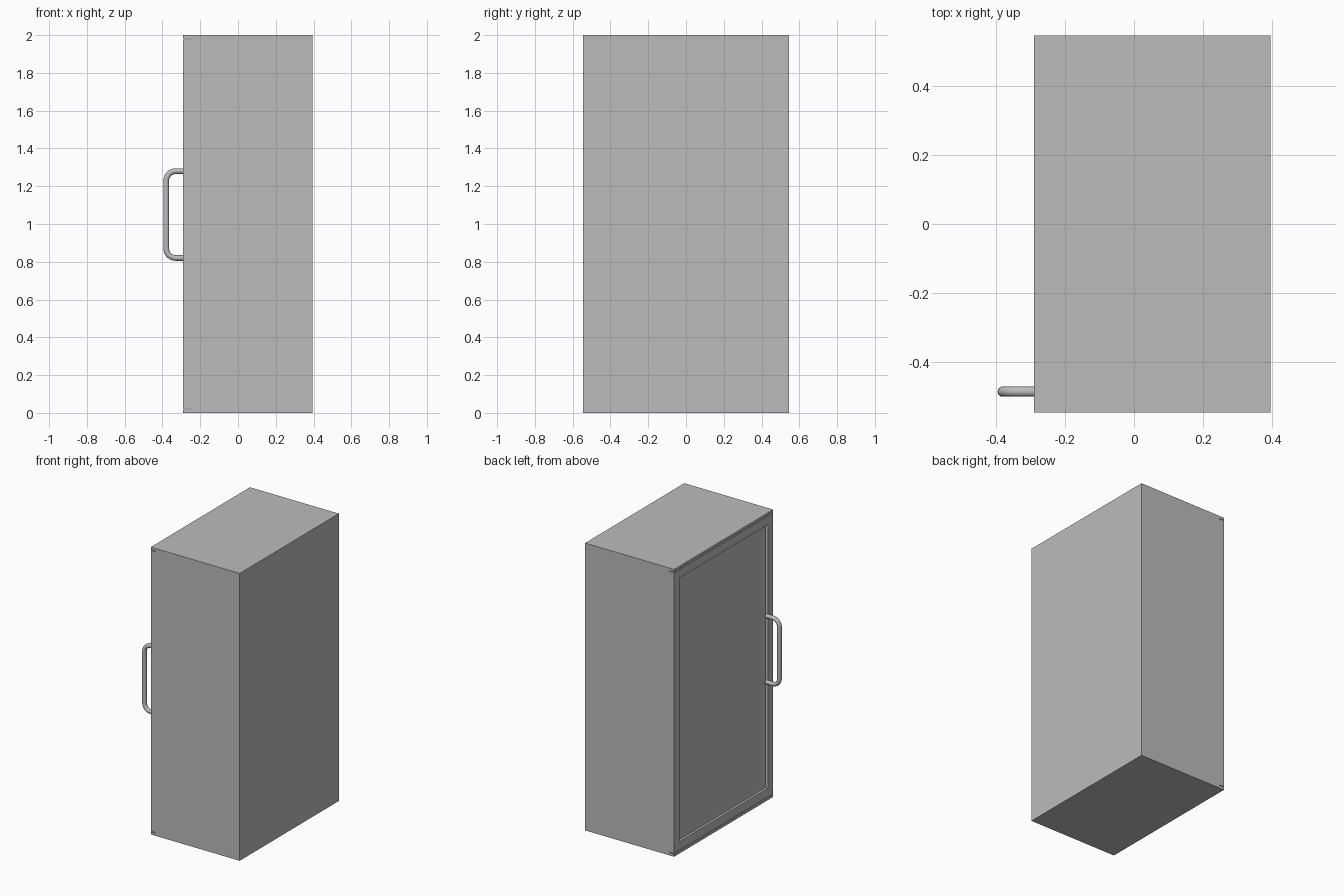
import bpy, bmesh
from math import sin, cos, pi
from mathutils import Vector

if "Cube" in bpy.data.objects:
    bpy.data.objects.remove(bpy.data.objects["Cube"], do_unlink=True)


def material(name, colour):
    m = bpy.data.materials.new(name)
    m.use_nodes = True
    m.diffuse_color = colour
    m.node_tree.nodes["Principled BSDF"].inputs["Base Color"].default_value = colour
    return m


grey = material("grey", (0.5, 0.5, 0.5, 1))


def add_object(name, bm):
    bmesh.ops.recalc_face_normals(bm, faces=bm.faces)
    mesh = bpy.data.meshes.new(name)
    bm.to_mesh(mesh)
    bm.free()
    mesh.materials.append(grey)
    obj = bpy.data.objects.new(name, mesh)
    bpy.context.collection.objects.link(obj)
    return obj


def box(lo, hi):
    lo, hi = Vector(lo), Vector(hi)
    bm = bmesh.new()
    bmesh.ops.create_cube(bm, size=1)
    bmesh.ops.scale(bm, vec=hi - lo, verts=bm.verts)
    bmesh.ops.translate(bm, vec=(lo + hi) / 2, verts=bm.verts)
    return bm


FRONT, BACK, HALF, TOP = -0.29, 0.395, 0.545, 2.0
BOARD, GAP, DOOR = 0.018, 0.005, 0.035

# Cabinet body behind the door, with top and bottom boards running over it
add_object("cabinet_body", box((FRONT + DOOR, -HALF, BOARD), (BACK, HALF, TOP - BOARD)))
add_object("bottom_board", box((FRONT, -HALF, 0), (BACK, HALF, BOARD)))
add_object("top_board", box((FRONT, -HALF, TOP - BOARD), (BACK, HALF, TOP)))

# Door with a recessed centre panel
bm = box((FRONT, -HALF, BOARD + GAP), (FRONT + DOOR, HALF, TOP - BOARD - GAP))
bm.normal_update()
face = min(bm.faces, key=lambda f: f.calc_center_median().x)
bmesh.ops.inset_region(bm, faces=[face], thickness=0.085)
bmesh.ops.inset_region(bm, faces=[face], thickness=0, depth=-0.016)
add_object("door", bm)

# Bent bar handle
RADIUS, BEND, SIDES, STEPS = 0.015, 0.05, 10, 6
y, x_out, z_low, z_high = -0.485, -0.38, 0.82, 1.28
path = [(FRONT + 0.01, z_low, 0)]
for zc, start in ((z_low + BEND, 0), (z_high - BEND, pi / 2)):
    for i in range(STEPS + 1):
        a = start + pi / 2 * i / STEPS
        path.append((x_out + BEND - BEND * sin(a), zc - BEND * cos(a), a))
path.append((FRONT + 0.01, z_high, pi))

bm = bmesh.new()
rings = []
for x, z, a in path:
    ring = []
    for k in range(SIDES):
        t = 2 * pi * k / SIDES
        r = RADIUS * cos(t)
        ring.append(bm.verts.new((x - r * sin(a), y + RADIUS * sin(t), z - r * cos(a))))
    rings.append(ring)
for a, b in zip(rings, rings[1:]):
    for k in range(SIDES):
        n = (k + 1) % SIDES
        bm.faces.new((a[k], a[n], b[n], b[k]))
bm.faces.new(rings[0])
bm.faces.new(rings[-1])
handle = add_object("door_handle", bm)
bpy.ops.object.select_all(action="DESELECT")
handle.select_set(True)
bpy.context.view_layer.objects.active = handle
bpy.ops.object.shade_smooth_by_angle(angle=0.7)
